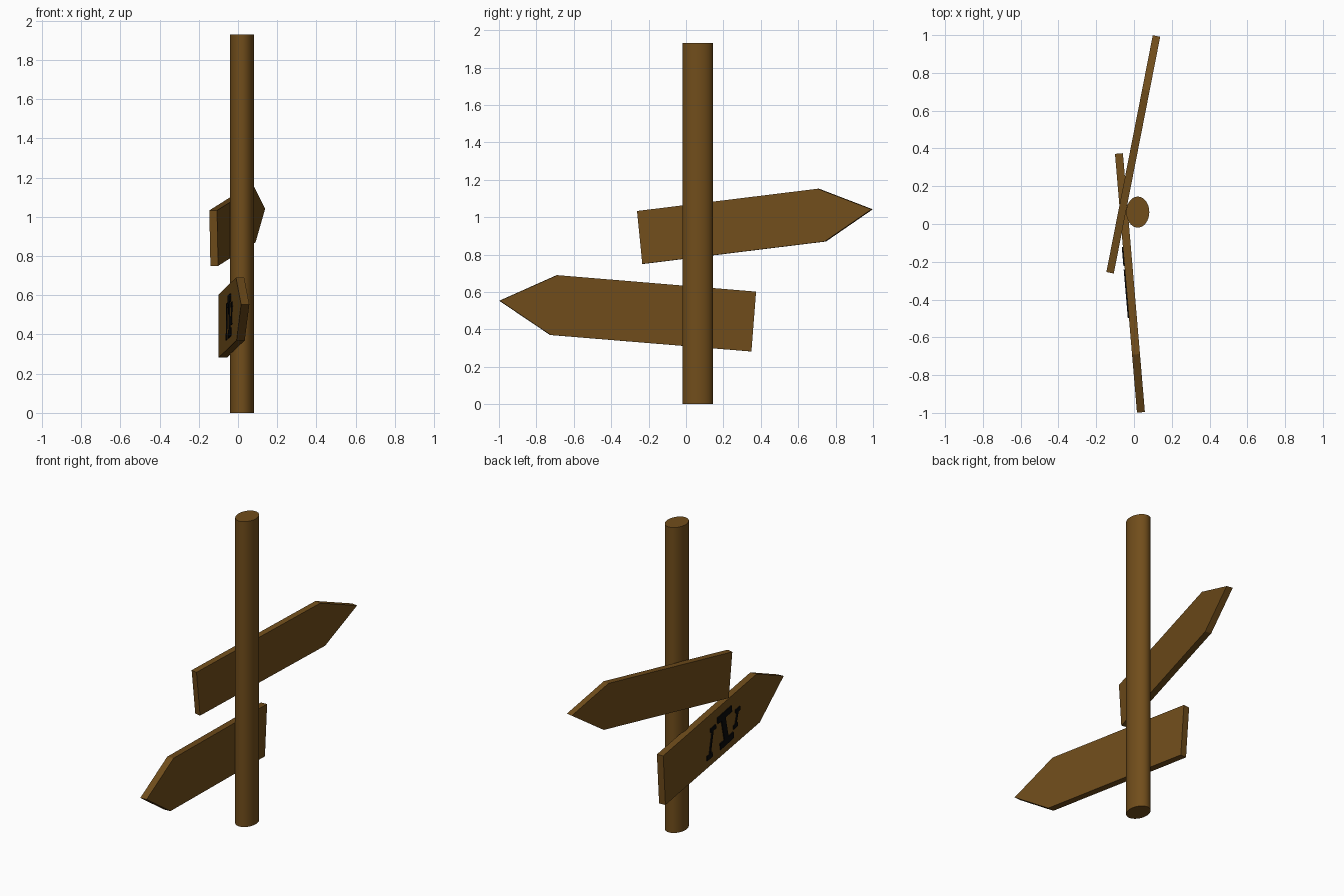
import bpy, bmesh, math
from mathutils import Vector

if "Cube" in bpy.data.objects:
    bpy.data.objects.remove(bpy.data.objects["Cube"])


def material(name, rgb):
    m = bpy.data.materials.new(name)
    m.diffuse_color = (*rgb, 1)
    m.use_nodes = True
    m.node_tree.nodes["Principled BSDF"].inputs["Base Color"].default_value = m.diffuse_color
    return m


wood = material("wood", (0.165, 0.075, 0.011))
black = material("black_paint", (0.003, 0.003, 0.003))


def slabs(name, outlines, x0, slope, near, far, mat):
    """Extrude y/z outlines lying in the vertical plane x = x0 + slope * y."""
    normal = Vector((1, -slope, 0)).normalized()
    bm = bmesh.new()
    for outline in outlines:
        face = bm.faces.new([bm.verts.new(Vector((x0 + slope * y, y, z)) + normal * near)
                             for y, z in outline])
        ext = bmesh.ops.extrude_face_region(bm, geom=[face])
        moved = [g for g in ext["geom"] if isinstance(g, bmesh.types.BMVert)]
        bmesh.ops.translate(bm, verts=moved, vec=normal * (far - near))
    bmesh.ops.recalc_face_normals(bm, faces=bm.faces)
    me = bpy.data.meshes.new(name)
    bm.to_mesh(me)
    bm.free()
    me.materials.append(mat)
    ob = bpy.data.objects.new(name, me)
    bpy.context.collection.objects.link(ob)
    return ob


def bar(a, b, width):
    """Rectangle outline around the stroke a-b."""
    a, b = Vector(a), Vector(b)
    d = (b - a).normalized() * width / 2
    side = Vector((-d.y, d.x))
    return [a + side, a - side, b - side, b + side]


# Oval post
bpy.ops.mesh.primitive_cylinder_add(vertices=32, radius=1, depth=1.93, location=(0.02, 0.063, 0.965))
post = bpy.context.object
post.name = "post"
post.scale = (0.061, 0.082, 1)
bpy.ops.object.transform_apply(location=False, rotation=False, scale=True)
bpy.ops.object.shade_smooth_by_angle(angle=math.radians(40))
post.data.materials.append(wood)

# Pointed boards
upper = [(-0.258, 1.033), (-0.23, 0.75), (0.745, 0.87), (0.995, 1.042), (0.708, 1.152)]
lower = [(0.373, 0.602), (0.348, 0.282), (-0.725, 0.37), (-0.997, 0.553), (-0.69, 0.69)]
slabs("upper_board", [upper], -0.076, 0.196, -0.02, 0.02, wood)
slabs("lower_board", [lower], -0.048, -0.085, -0.021, 0.021, wood)

# Abstract painted marks on the back of the lower board
strokes = [
    ((-0.30, 0.58), (-0.345, 0.40), 0.045), ((-0.24, 0.575), (-0.40, 0.59), 0.04),
    ((-0.27, 0.40), (-0.42, 0.415), 0.04),
    ((-0.185, 0.54), (-0.15, 0.39), 0.014), ((-0.16, 0.545), (-0.22, 0.55), 0.025),
    ((-0.12, 0.385), (-0.18, 0.39), 0.03),
    ((-0.47, 0.545), (-0.44, 0.46), 0.012), ((-0.445, 0.55), (-0.495, 0.555), 0.025),
    ((-0.42, 0.46), (-0.465, 0.465), 0.025),
]
slabs("painted_marks", [bar(*s) for s in strokes], -0.048, -0.085, -0.027, -0.019, black)
